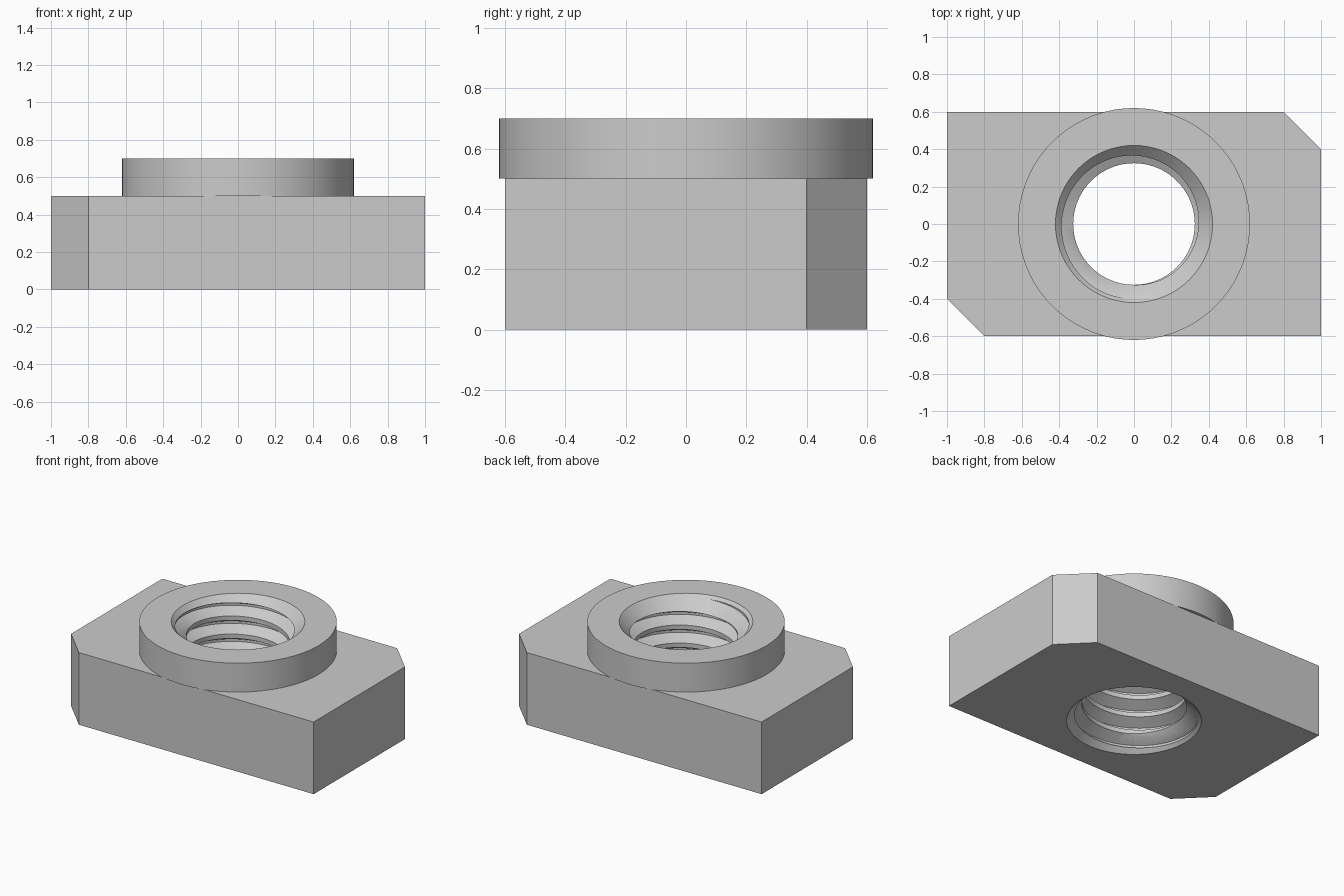
import bpy, bmesh, math

if "Cube" in bpy.data.objects:
    bpy.data.objects.remove(bpy.data.objects["Cube"])

SEG = 72          # sides of round parts
PITCH = 0.125     # thread pitch
R_MINOR, R_MAJOR, R_MOUTH = 0.325, 0.40, 0.42
HEIGHT = 0.7


def make_object(name, bm):
    bmesh.ops.recalc_face_normals(bm, faces=bm.faces)
    mesh = bpy.data.meshes.new(name)
    bm.to_mesh(mesh)
    bm.free()
    obj = bpy.data.objects.new(name, mesh)
    bpy.context.collection.objects.link(obj)
    return obj


def loft(name, rings):
    """Closed solid through a list of equal-length point rings, capped at both ends."""
    bm = bmesh.new()
    rows = [[bm.verts.new(p) for p in ring] for ring in rings]
    n = len(rows[0])
    for a, b in zip(rows, rows[1:]):
        for i in range(n):
            j = (i + 1) % n
            bm.faces.new((a[i], a[j], b[j], b[i]))
    bm.faces.new(rows[0][::-1])
    bm.faces.new(rows[-1])
    return make_object(name, bm)


def circle(r, z):
    return [(r * math.cos(2 * math.pi * i / SEG), r * math.sin(2 * math.pi * i / SEG), z)
            for i in range(SEG)]


def boolean(target, tool, operation):
    bpy.context.view_layer.objects.active = target
    mod = target.modifiers.new(operation.lower(), 'BOOLEAN')
    mod.operation = operation
    mod.solver = 'EXACT'
    mod.object = tool
    bpy.ops.object.modifier_apply(modifier=mod.name)
    bpy.data.objects.remove(tool, do_unlink=True)


# Block with two opposite corners cut off
outline = [(-1, -0.4), (-0.8, -0.6), (1, -0.6), (1, 0.4), (0.8, 0.6), (-1, 0.6)]
nut = loft("threaded_nut", [[(x, y, z) for x, y in outline] for z in (0, 0.5)])

# Round collar on top
boolean(nut, loft("collar", [circle(0.62, 0.5), circle(0.62, HEIGHT)]), 'UNION')

# Through hole, countersunk at both mouths
c = R_MOUTH - R_MINOR
e = 0.05
hole = [(R_MOUTH + e, -e), (R_MINOR, c), (R_MINOR, HEIGHT - c), (R_MOUTH + e, HEIGHT + e)]
boolean(nut, loft("hole_cutter", [circle(r, z) for r, z in hole]), 'DIFFERENCE')

# Helical thread groove: trapezoid swept along a right-handed helix
R_IN = 0.305
half_root = 0.008
slope = 0.039 / (R_MAJOR - R_MINOR)
half_in = half_root + slope * (R_MAJOR - R_IN)
section = [(R_IN, -half_in), (R_MAJOR, -half_root), (R_MAJOR, half_root), (R_IN, half_in)]
z_start = HEIGHT - c - 0.047 - 6 * PITCH      # groove centre at the -y side
rings = []
for k in range(8 * SEG + 1):
    t = 2 * math.pi * k / SEG - math.pi / 2
    z0 = z_start + PITCH * k / SEG
    rings.append([(r * math.cos(t), r * math.sin(t), z0 + dz) for r, dz in section])
boolean(nut, loft("thread_cutter", rings), 'DIFFERENCE')

# Smooth round walls, sharp edges kept
bpy.ops.object.select_all(action='DESELECT')
nut.select_set(True)
bpy.context.view_layer.objects.active = nut
bpy.ops.object.shade_smooth_by_angle(angle=math.radians(25))
